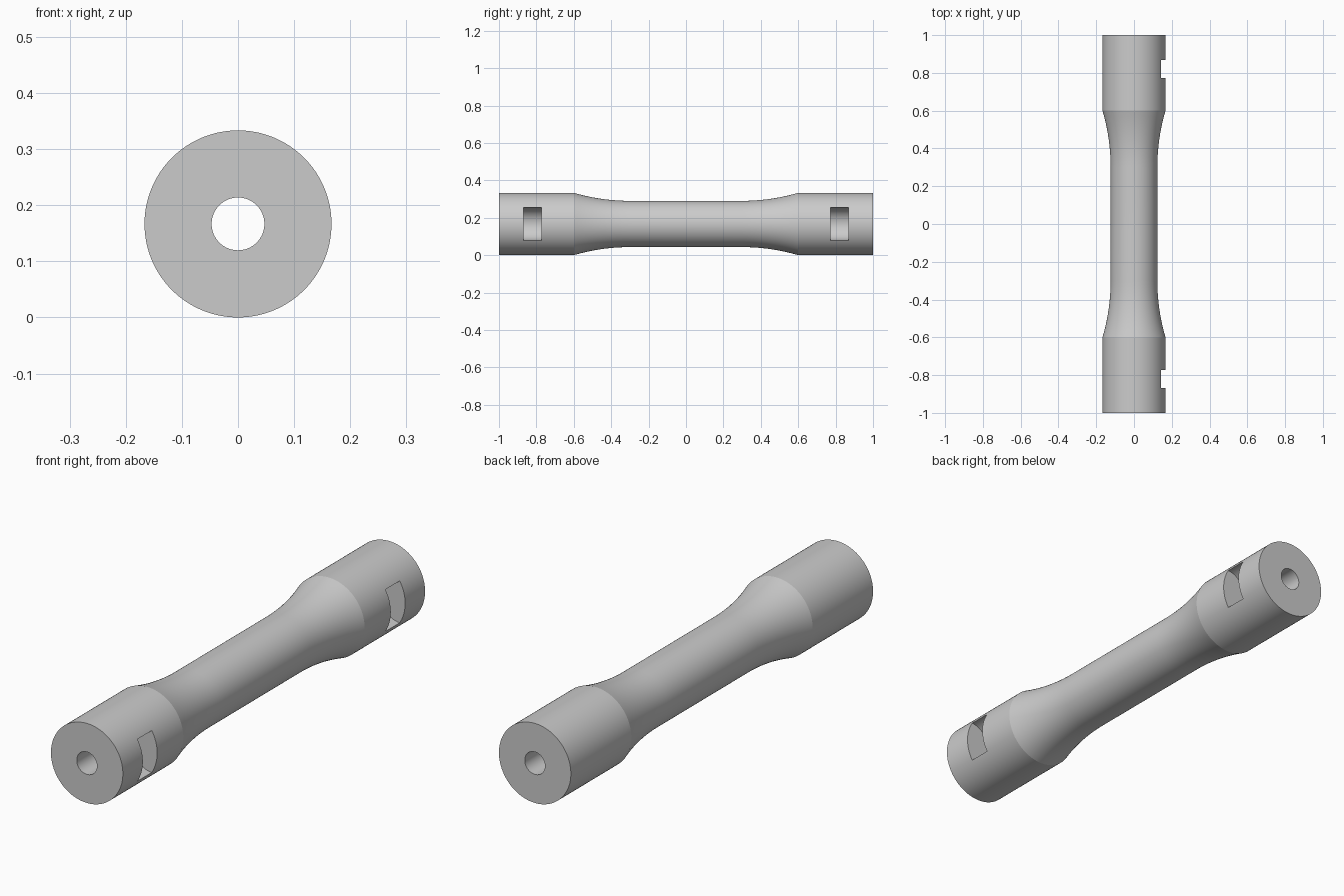
import bpy, bmesh, math
from mathutils import Matrix

cube = bpy.data.objects.get("Cube")
if cube:
    bpy.data.objects.remove(cube, do_unlink=True)

R, NECK, BORE = 1 / 6, 0.1235, 0.047   # grip, waist and bore radii
GRIP, FLAT = 0.6, 0.3                  # where the grip ends and the waist starts
SEG = 128

grey = bpy.data.materials.new("grey")
grey.use_nodes = True
grey.diffuse_color = (0.6, 0.6, 0.6, 1)
grey.node_tree.nodes["Principled BSDF"].inputs["Base Color"].default_value = (0.6, 0.6, 0.6, 1)


def new_object(name, bm):
    bmesh.ops.recalc_face_normals(bm, faces=bm.faces)
    mesh = bpy.data.meshes.new(name)
    bm.to_mesh(mesh)
    bm.free()
    mesh.materials.append(grey)
    obj = bpy.data.objects.new(name, mesh)
    bpy.context.collection.objects.link(obj)
    return obj


# Half profile (radius, y): circular fillet from waist to grip, then the end
sag, run = R - NECK, GRIP - FLAT
arc_r = (run ** 2 + sag ** 2) / (2 * sag)
half = []
for i in range(11):
    t = run * i / 10
    half.append((NECK + arc_r - math.sqrt(arc_r ** 2 - t ** 2), FLAT + t))
half += [(R, 1), (BORE, 1)]
profile = half + [(r, -y) for r, y in reversed(half)]

# Specimen body: closed profile spun around the y axis, with through bore
bm = bmesh.new()
verts = [bm.verts.new((r, y, R)) for r, y in profile]
edges = [bm.edges.new((verts[i - 1], verts[i])) for i in range(len(verts))]
bmesh.ops.spin(bm, geom=verts + edges, cent=(0, 0, R), axis=(0, 1, 0),
               angle=math.tau, steps=SEG, use_merge=True)
bmesh.ops.remove_doubles(bm, verts=bm.verts, dist=1e-5)
body = new_object("test_bar", bm)

# Round-bottomed slots on the left side, one in each grip
bm = bmesh.new()
for side in (-1, 1):
    bmesh.ops.create_cone(
        bm, cap_ends=True, segments=64, radius1=0.088, radius2=0.088, depth=0.095,
        matrix=Matrix.Translation((0.146, side * 0.8205, R)) @ Matrix.Rotation(math.pi / 2, 4, 'X'))
cutter = new_object("slot_cutter", bm)
cutter.hide_render = True

# Cut the slots, then remove the cutter
cut = body.modifiers.new("slots", 'BOOLEAN')
cut.operation = 'DIFFERENCE'
cut.solver = 'EXACT'
cut.object = cutter
bpy.ops.object.select_all(action='DESELECT')
bpy.context.view_layer.objects.active = body
body.select_set(True)
bpy.ops.object.modifier_apply(modifier=cut.name)
bpy.data.objects.remove(cutter, do_unlink=True)

# Smooth barrel with crisp rims and grip shoulders
bpy.ops.object.shade_smooth_by_angle(angle=math.radians(12))
